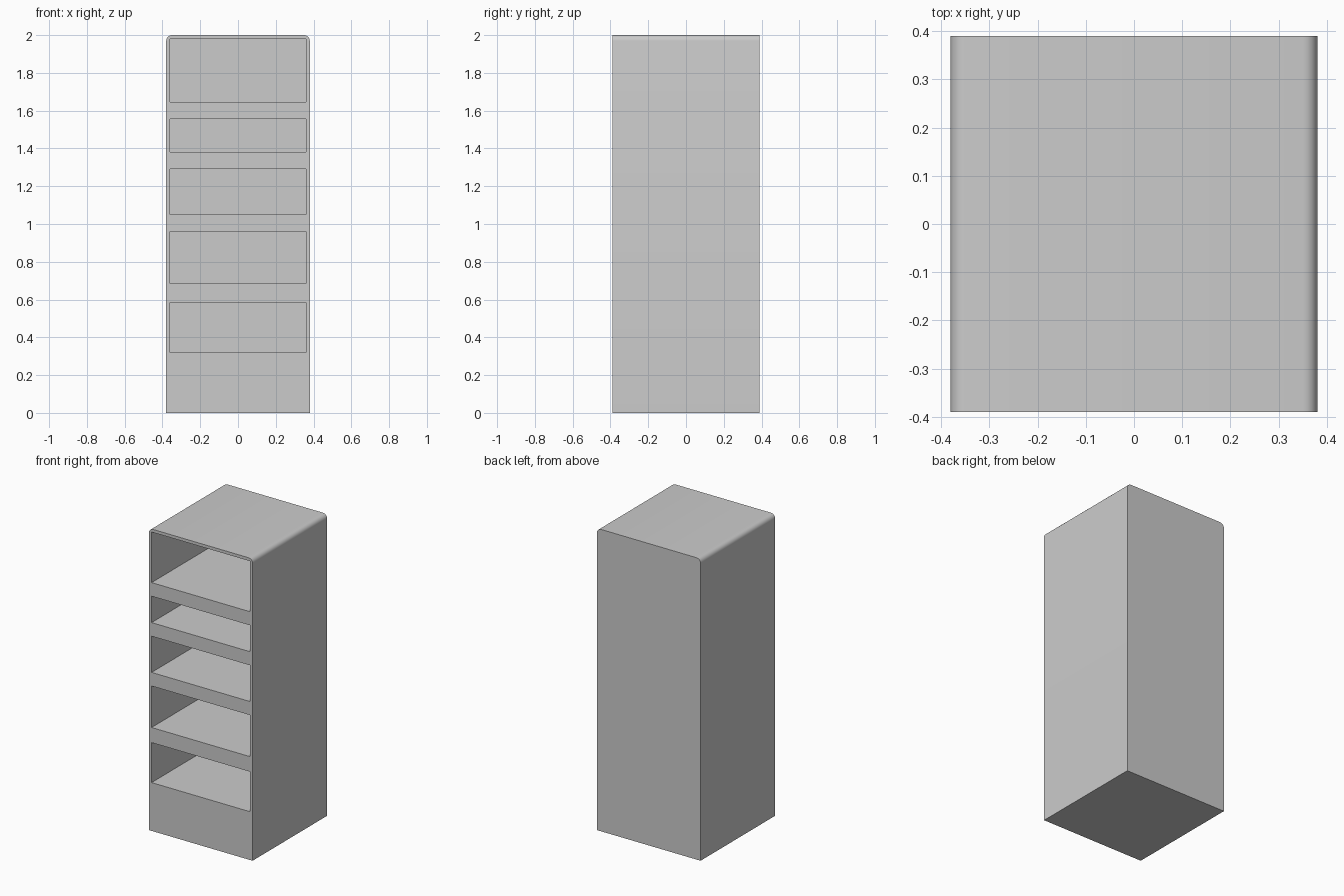
import bpy, bmesh
from mathutils import Matrix

if "Cube" in bpy.data.objects:
    bpy.data.objects.remove(bpy.data.objects["Cube"])

W, D, H = 0.76, 0.78, 2.0
OPENINGS = [(0.32, 0.585), (0.685, 0.96), (1.05, 1.29), (1.38, 1.555), (1.645, 1.98)]
INNER_W, DEPTH = 0.72, 0.68


def add_box(bm, x, y, z):
    """Add a box given (min, max) ranges."""
    size = [b - a for a, b in (x, y, z)]
    mid = [(a + b) / 2 for a, b in (x, y, z)]
    mat = Matrix.Translation(mid) @ Matrix.Diagonal((*size, 1))
    bmesh.ops.create_cube(bm, size=1, matrix=mat)


def make_object(name, bm):
    mesh = bpy.data.meshes.new(name)
    bm.to_mesh(mesh)
    bm.free()
    obj = bpy.data.objects.new(name, mesh)
    bpy.context.collection.objects.link(obj)
    return obj


# Cabinet body with the two long top edges rounded
bm = bmesh.new()
add_box(bm, (-W / 2, W / 2), (-D / 2, D / 2), (0, H))
top_edges = [e for e in bm.edges
             if all(v.co.z > H - 0.01 for v in e.verts)
             and abs(e.verts[0].co.x - e.verts[1].co.x) < 0.01]
bmesh.ops.bevel(bm, geom=top_edges, offset=0.03, segments=5, profile=0.5, affect='EDGES')
cabinet = make_object("shelf_cabinet", bm)

# Cutter for the five open compartments
bm = bmesh.new()
for z in OPENINGS:
    add_box(bm, (-INNER_W / 2, INNER_W / 2), (-D / 2 - 0.1, -D / 2 + DEPTH), z)
cutter = make_object("compartment_cutter", bm)

# Cut the compartments, leaving walls, shelves and plinth
mod = cabinet.modifiers.new("compartments", 'BOOLEAN')
mod.object = cutter
mod.solver = 'EXACT'
bpy.context.view_layer.objects.active = cabinet
cabinet.select_set(True)
cutter.select_set(False)
bpy.ops.object.modifier_apply(modifier=mod.name)
bpy.data.objects.remove(cutter, do_unlink=True)

bpy.ops.object.shade_smooth_by_angle()
